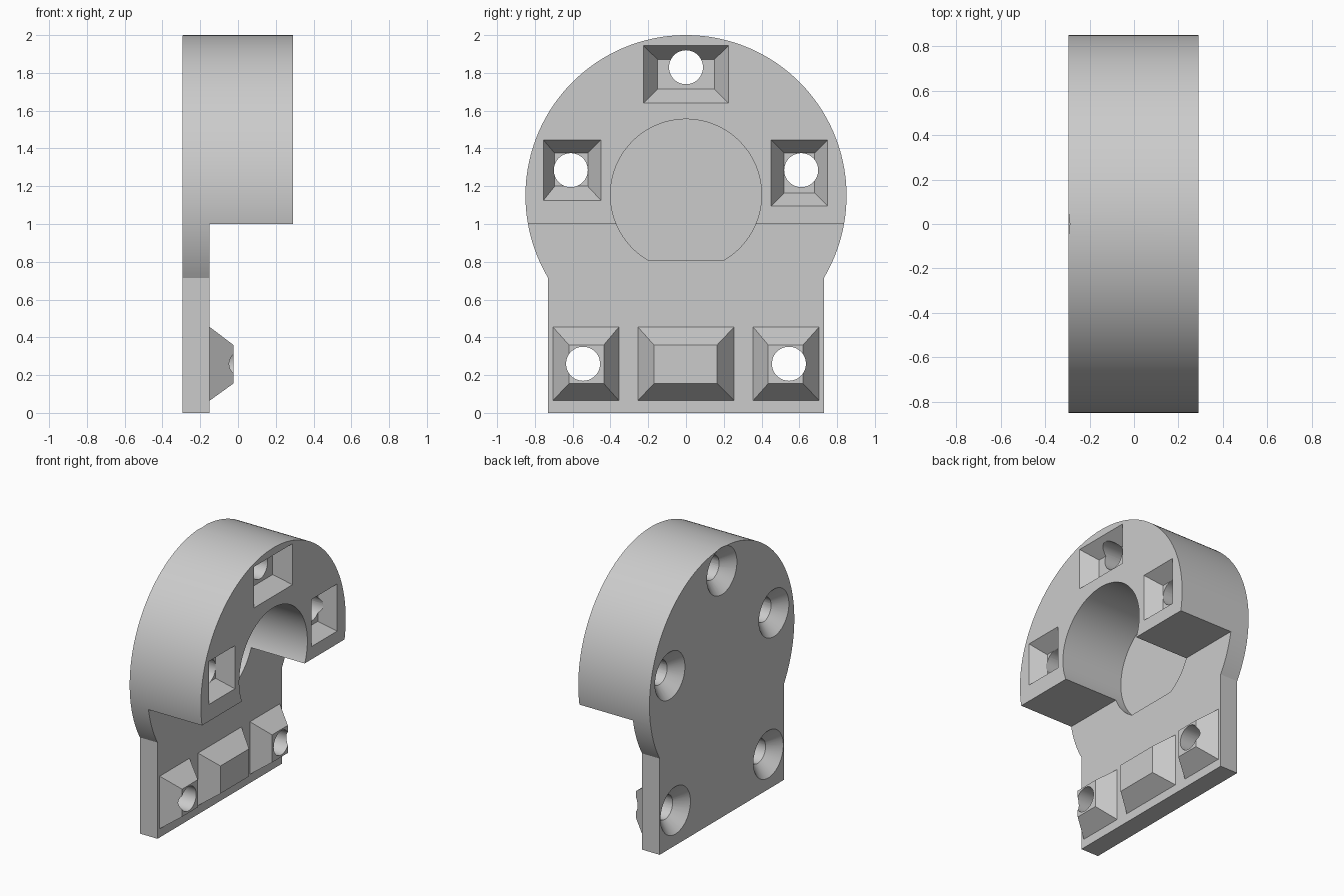
import bpy, bmesh, math

cube = bpy.data.objects.get("Cube")
if cube:
    bpy.data.objects.remove(cube, do_unlink=True)

grey = bpy.data.materials.new("light_grey")
grey.use_nodes = True
grey.diffuse_color = (0.6, 0.6, 0.6, 1)
grey.node_tree.nodes["Principled BSDF"].inputs["Base Color"].default_value = (0.6, 0.6, 0.6, 1)

BACK, FACE, FRONT = -0.295, -0.15, 0.29   # rear, plate front, head front


def loft(name, x0, ring0, x1, ring1):
    """Solid between two (y, z) outlines at x0 and x1."""
    bm = bmesh.new()
    a = [bm.verts.new((x0, y, z)) for y, z in ring0]
    b = [bm.verts.new((x1, y, z)) for y, z in ring1]
    bm.faces.new(a)
    bm.faces.new(b)
    for i in range(len(a)):
        j = (i + 1) % len(a)
        bm.faces.new((a[i], a[j], b[j], b[i]))
    bmesh.ops.recalc_face_normals(bm, faces=bm.faces)
    mesh = bpy.data.meshes.new(name)
    bm.to_mesh(mesh)
    bm.free()
    mesh.materials.append(grey)
    obj = bpy.data.objects.new(name, mesh)
    bpy.context.collection.objects.link(obj)
    return obj


def arc(y, z, r, start=0, end=math.tau, n=64):
    """Points on an arc; a full circle omits the repeated last point."""
    full = end - start >= math.tau
    steps = n if full else n - 1
    return [(y + r * math.cos(start + (end - start) * i / steps),
             z + r * math.sin(start + (end - start) * i / steps)) for i in range(n)]


def rect(y0, y1, z0, z1):
    return [(y0, z0), (y1, z0), (y1, z1), (y0, z1)]


def frustum(name, x0, outer, x1, inner, over=0.1):
    """Tapered block, continued a little past its wide end."""
    base = [o + (o - i) * over for o, i in zip(outer, inner)]
    return loft(name, x0 + (x0 - x1) * over, rect(*base), x1, rect(*inner))


def combine(target, tool, operation):
    mod = target.modifiers.new("combine", 'BOOLEAN')
    mod.operation = operation
    mod.solver = 'EXACT'
    mod.object = tool
    bpy.context.view_layer.objects.active = target
    bpy.ops.object.modifier_apply(modifier=mod.name)
    bpy.data.objects.remove(tool, do_unlink=True)


# Rounded head and straight foot as one silhouette
R, CZ, HALF = 0.85, 1.15, 0.73
corner = math.acos(HALF / R)
outline = arc(0, CZ, R, -corner, math.pi + corner, 128) + [(-HALF, 0), (HALF, 0)]
body = loft("mounting_bracket", BACK, outline, FRONT, outline)

# Step down to the thin plate
step = rect(-1, 1, -0.2, 1.0)
combine(body, loft("step_cutter", FACE, step, 0.5, step), 'DIFFERENCE')

# Central bore with a flat at the bottom, sunk into the plate
flat = math.asin((1.155 - 0.81) / 0.4)
bore = arc(0, 1.155, 0.4, -flat, math.pi + flat, 96)
combine(body, loft("bore_cutter", FACE - 0.07, bore, 0.5, bore), 'DIFFERENCE')

# Tapered locating blocks on the foot
blocks = [((-0.255, 0.255, 0.065, 0.455), (-0.17, 0.165, 0.155, 0.36)),
          ((-0.705, -0.355, 0.065, 0.455), (-0.62, -0.435, 0.155, 0.36)),
          ((0.355, 0.705, 0.065, 0.455), (0.435, 0.62, 0.155, 0.36))]
for outer, inner in blocks:
    combine(body, frustum("locating_block", FACE, outer, -0.025, inner), 'UNION')

# Tapered pockets in the head
pockets = [((-0.225, 0.225, 1.64, 1.945), (-0.15, 0.15, 1.715, 1.87)),
           ((-0.755, -0.45, 1.125, 1.445), (-0.695, -0.52, 1.2, 1.375)),
           ((0.45, 0.75, 1.095, 1.445), (0.52, 0.68, 1.165, 1.375))]
for outer, inner in pockets:
    combine(body, frustum("pocket_cutter", FRONT, outer, FRONT - 0.11, inner), 'DIFFERENCE')

# Screw holes, countersunk from the rear
for y, z in [(0, 1.83), (-0.61, 1.285), (0.61, 1.285), (-0.545, 0.26), (0.545, 0.26)]:
    hole = arc(y, z, 0.09, n=48)
    combine(body, loft("hole_cutter", -0.5, hole, 0.5, hole), 'DIFFERENCE')
    sink = loft("countersink_cutter", BACK - 0.02, arc(y, z, 0.196, n=48),
                BACK + 0.095, arc(y, z, 0.081, n=48))
    combine(body, sink, 'DIFFERENCE')

# Smooth the round walls, keep the edges crisp
bpy.ops.object.select_all(action='DESELECT')
body.select_set(True)
bpy.context.view_layer.objects.active = body
bpy.ops.object.shade_smooth_by_angle(angle=math.radians(20))
